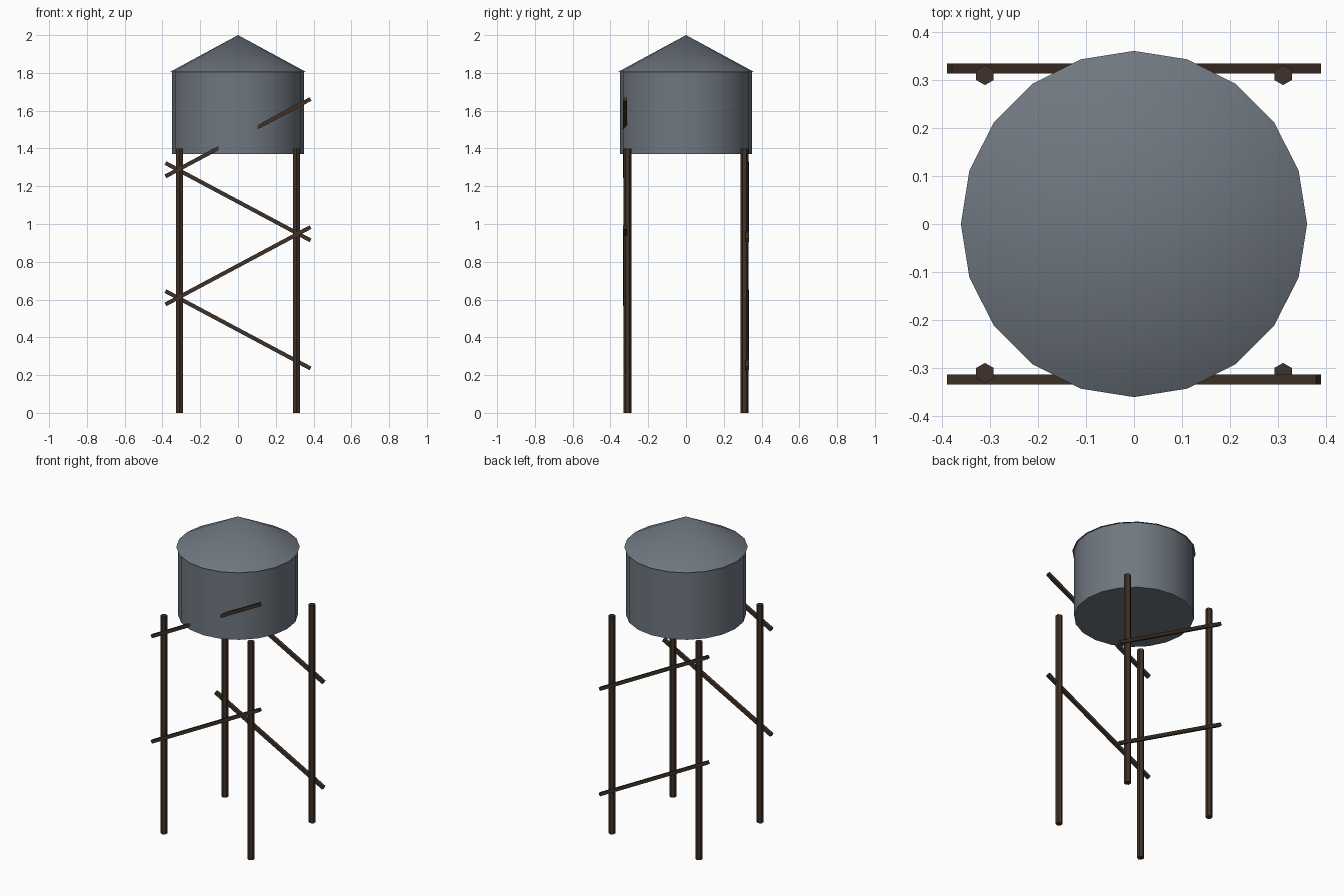
import bpy
import math

cube = bpy.data.objects.get("Cube")
if cube:
    bpy.data.objects.remove(cube, do_unlink=True)


def make_material(name, color):
    mat = bpy.data.materials.new(name)
    mat.use_nodes = True
    mat.diffuse_color = color
    for node in mat.node_tree.nodes:
        if node.type == "BSDF_PRINCIPLED":
            node.inputs["Base Color"].default_value = color
    return mat


steel = make_material("blue grey steel", (0.16, 0.185, 0.215, 1))
timber = make_material("dark brown timber", (0.05, 0.031, 0.02, 1))


def finish(name, mat, smooth=False):
    obj = bpy.context.object
    obj.name = name
    obj.data.materials.append(mat)
    if smooth:
        bpy.ops.object.shade_smooth_by_angle(angle=math.radians(30))
    return obj


def cone(name, mat, sides, r_bottom, r_top, x, y, z_low, z_high, smooth=False):
    bpy.ops.mesh.primitive_cone_add(
        vertices=sides, radius1=r_bottom, radius2=r_top, depth=z_high - z_low,
        location=(x, y, (z_low + z_high) / 2))
    return finish(name, mat, smooth)


# Tank and overhanging conical roof
cone("tank", steel, 20, 0.35, 0.35, 0, 0, 1.37, 1.81, smooth=True)
cone("roof", steel, 20, 0.36, 0, 0, 0, 1.805, 2.0, smooth=True)

# Four hexagonal legs
LEG = 0.31
for y, depth_name in ((-LEG, "front"), (LEG, "back")):
    for x, side_name in ((-LEG, "right"), (LEG, "left")):
        cone(f"{depth_name}_{side_name}_leg", timber, 6, 0.021, 0.021, x, y, 0, 1.4)

# Zigzag braces: falling ones on the back, rising ones on the front
TILT = 0.49
for i in range(4):
    side = 1 if i % 2 == 0 else -1
    bpy.ops.mesh.primitive_cube_add(
        size=1, location=(0, side * 0.323, 0.44 + 0.339 * i),
        rotation=(0, side * TILT, 0))
    bpy.context.object.scale = (0.87, 0.021, 0.021)
    finish(f"{'back' if side > 0 else 'front'}_brace_{i // 2 + 1}", timber)
